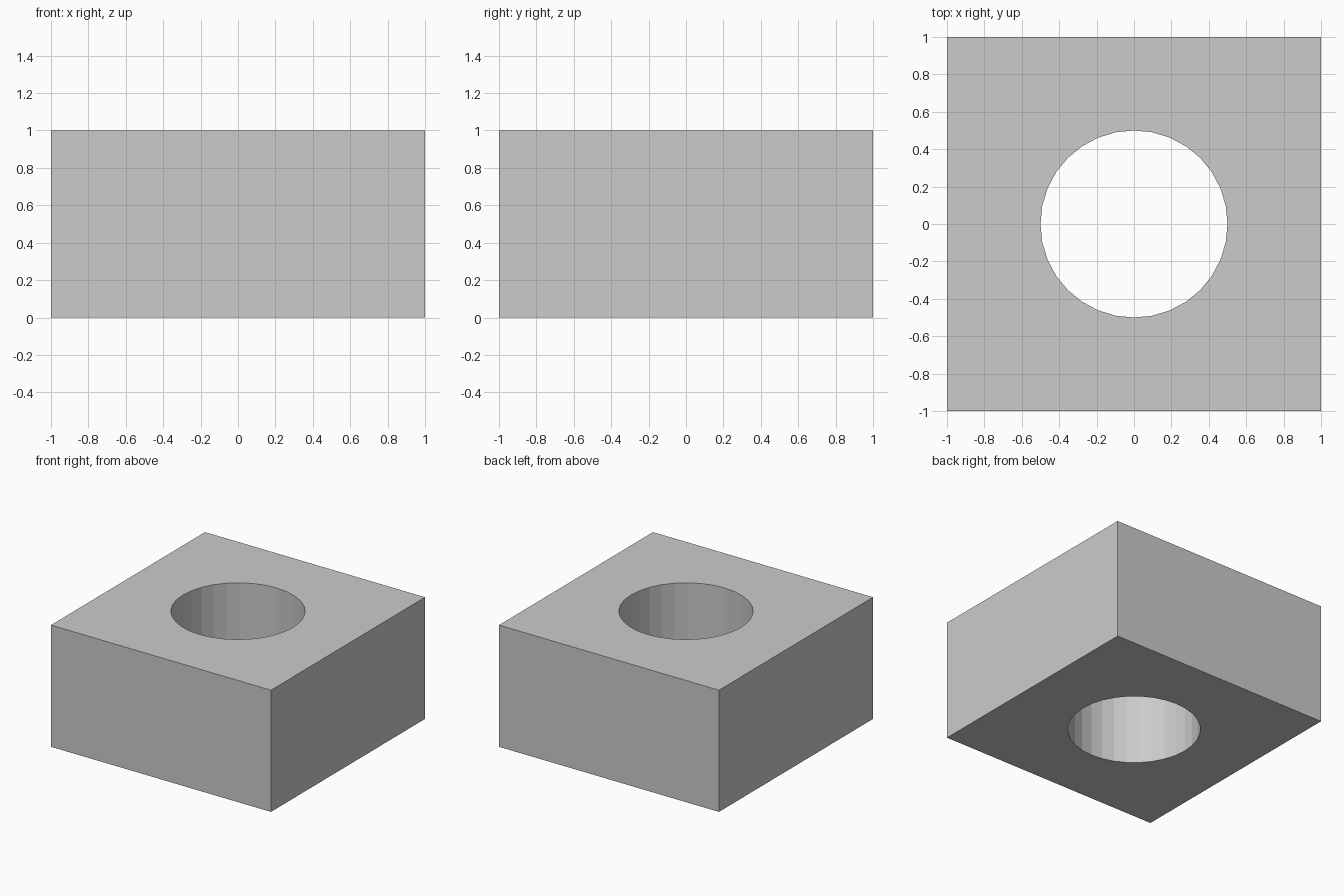
import bpy, bmesh
from math import cos, sin, pi

if "Cube" in bpy.data.objects:
    bpy.data.objects.remove(bpy.data.objects["Cube"])

SIDES = 32
RADIUS = 0.5
QUARTER = SIDES // 4

bm = bmesh.new()


def level(z):
    """Hole ring and outer square (corners and edge midpoints) at one height."""
    ring = [bm.verts.new((RADIUS * cos(2 * pi * i / SIDES),
                          RADIUS * sin(2 * pi * i / SIDES), z)) for i in range(SIDES)]
    square = [bm.verts.new((x, y, z)) for x, y in
              ((1, 0), (1, 1), (0, 1), (-1, 1), (-1, 0), (-1, -1), (0, -1), (1, -1))]
    return ring, square


levels = [level(0), level(1)]

# Top and bottom: four corner panels around the hole
for ring, square in levels:
    for q in range(4):
        arc = [ring[(q * QUARTER + i) % SIDES] for i in range(QUARTER + 1)]
        corner = [square[(q * 2 + i) % 8] for i in range(3)]
        panel = bm.faces.new(corner + arc[::-1])
        panel.smooth = False

(low_ring, low_square), (high_ring, high_square) = levels

# Outer walls: one flat face per side
for q in range(4):
    side = [(q * 2 + 1 + i) % 8 for i in range(3)]
    bm.faces.new([low_square[i] for i in side] + [high_square[i] for i in reversed(side)])

# Hole wall
for i in range(SIDES):
    j = (i + 1) % SIDES
    bm.faces.new((low_ring[i], high_ring[i], high_ring[j], low_ring[j]))

bmesh.ops.recalc_face_normals(bm, faces=bm.faces)

# Seams between panels stay crisp
for edge in bm.edges:
    a, b = edge.verts
    if a.co.z == b.co.z and abs(a.co.xy.length - b.co.xy.length) > 0.45:
        edge.smooth = False

mesh = bpy.data.meshes.new("block_with_round_hole")
bm.to_mesh(mesh)
bm.free()
block = bpy.data.objects.new("block_with_round_hole", mesh)
bpy.context.collection.objects.link(block)
